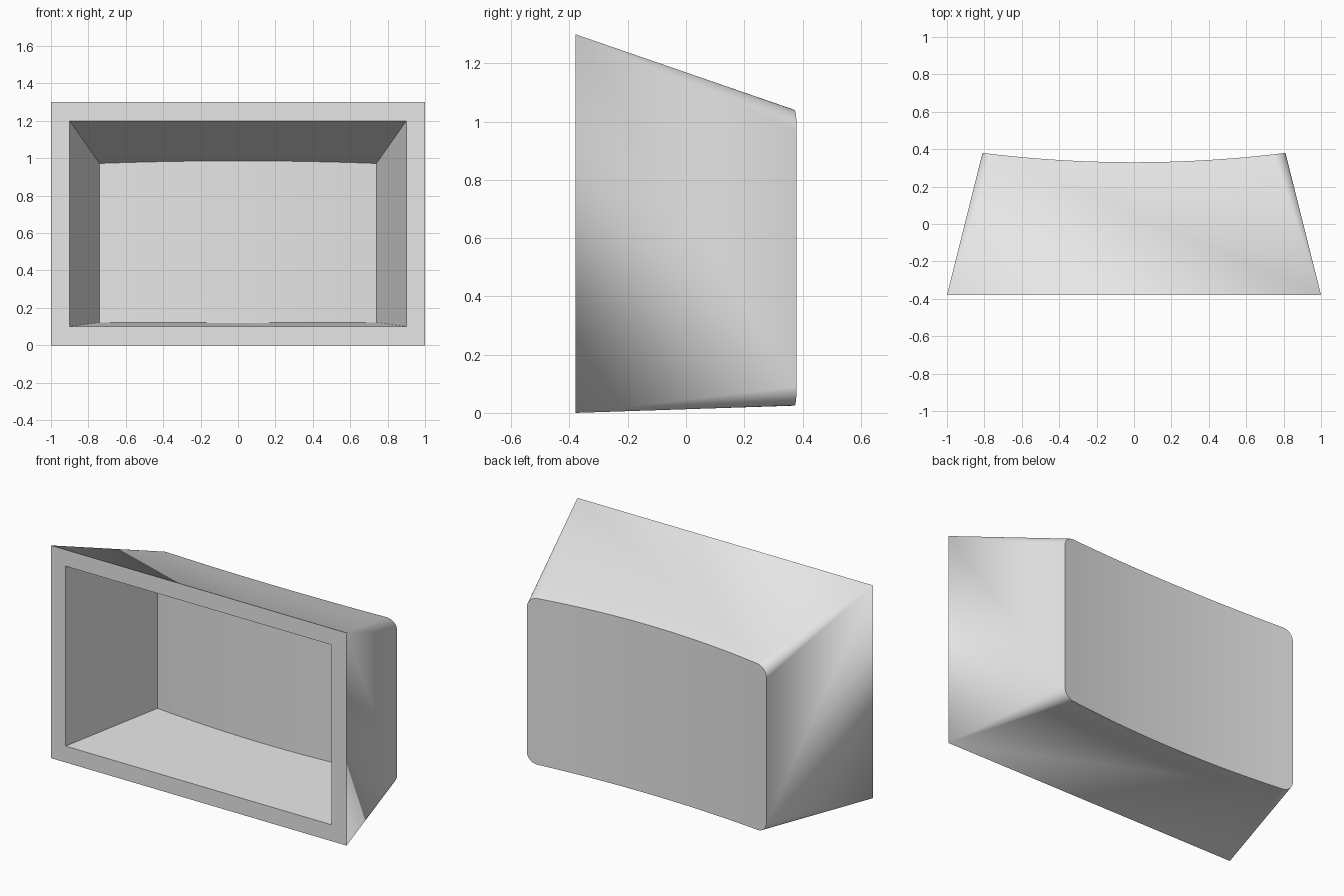
import bpy, bmesh, math

cube = bpy.data.objects.get("Cube")
if cube:
    bpy.data.objects.remove(cube, do_unlink=True)

FRONT = -0.38
BACK_X, BACK_Y, SAG = 0.81, 0.38, 0.05
RADIUS = 0.065
CAVITY_X, CAVITY_Y = 0.74, 0.28
RIM = 0.1


def side_x(y):
    return 1 - 0.25 * (y - FRONT)


def top_z(y):
    return 1.3 - 0.345 * (y - FRONT)


def bottom_z(y):
    return 0.033 * (y - FRONT)


def columns(half, radius):
    """x positions across the back, dense inside the rounded corners"""
    flat = half - radius
    xs = [flat * i / 12 for i in range(-12, 13)]
    if radius:
        arc = [flat + radius * math.sin(math.pi / 2 * i / 8) for i in range(1, 9)]
        xs = [-x for x in reversed(arc)] + xs + arc
    return xs


def tapered_shell(bm, half, back_y, sag, radius, inset):
    """Four tapered walls closed by a concave back; returns the open front corners."""
    w, lo, hi = 1 - inset, inset, 1.3 - inset
    bl, br, tr, tl = front = [bm.verts.new((x, FRONT, z)) for x, z in
                              ((-w, lo), (w, lo), (w, hi), (-w, hi))]
    top, bottom = [], []
    for x in columns(half, radius):
        y = back_y - sag * (1 - (x / half) ** 2)
        over = max(0, abs(x) - (half - radius))
        drop = radius - math.sqrt(max(0, radius ** 2 - over ** 2))
        top.append(bm.verts.new((x, y, top_z(y) - inset - drop)))
        bottom.append(bm.verts.new((x, y, bottom_z(y) + inset + drop)))
    # back wall strips
    for i in range(len(top) - 1):
        bm.faces.new((top[i], top[i + 1], bottom[i + 1], bottom[i]))
    # roof, floor and corner fans
    n = 8 if radius else 0
    for row, left, right in ((top, tl, tr), (bottom, bl, br)):
        bm.faces.new([left, right] + row[n:len(row) - n][::-1])
        for i in range(n):
            bm.faces.new((left, row[i], row[i + 1]))
            bm.faces.new((right, row[-1 - i], row[-2 - i]))
    # side walls
    bm.faces.new((tl, bl, bottom[0], top[0]))
    bm.faces.new((tr, br, bottom[-1], top[-1]))
    return front


bm = bmesh.new()
outer = tapered_shell(bm, BACK_X, BACK_Y, SAG, RADIUS, 0)
inner = tapered_shell(bm, CAVITY_X, CAVITY_Y, SAG * 0.8, 0, RIM)
# front rim
for i in range(4):
    j = (i + 1) % 4
    bm.faces.new((outer[i], outer[j], inner[j], inner[i]))
bmesh.ops.recalc_face_normals(bm, faces=bm.faces)

mesh = bpy.data.meshes.new("tapered_housing")
bm.to_mesh(mesh)
bm.free()
housing = bpy.data.objects.new("tapered_housing", mesh)
bpy.context.collection.objects.link(housing)

grey = bpy.data.materials.new("light_grey")
grey.use_nodes = True
grey.diffuse_color = (0.8, 0.8, 0.8, 1)
grey.node_tree.nodes["Principled BSDF"].inputs["Base Color"].default_value = (0.8, 0.8, 0.8, 1)
mesh.materials.append(grey)

# smooth corners, flat walls
bpy.ops.object.select_all(action='DESELECT')
housing.select_set(True)
bpy.context.view_layer.objects.active = housing
bpy.ops.object.shade_smooth_by_angle(angle=math.radians(30))
weighted = housing.modifiers.new("weighted_normals", 'WEIGHTED_NORMAL')
weighted.keep_sharp = True
